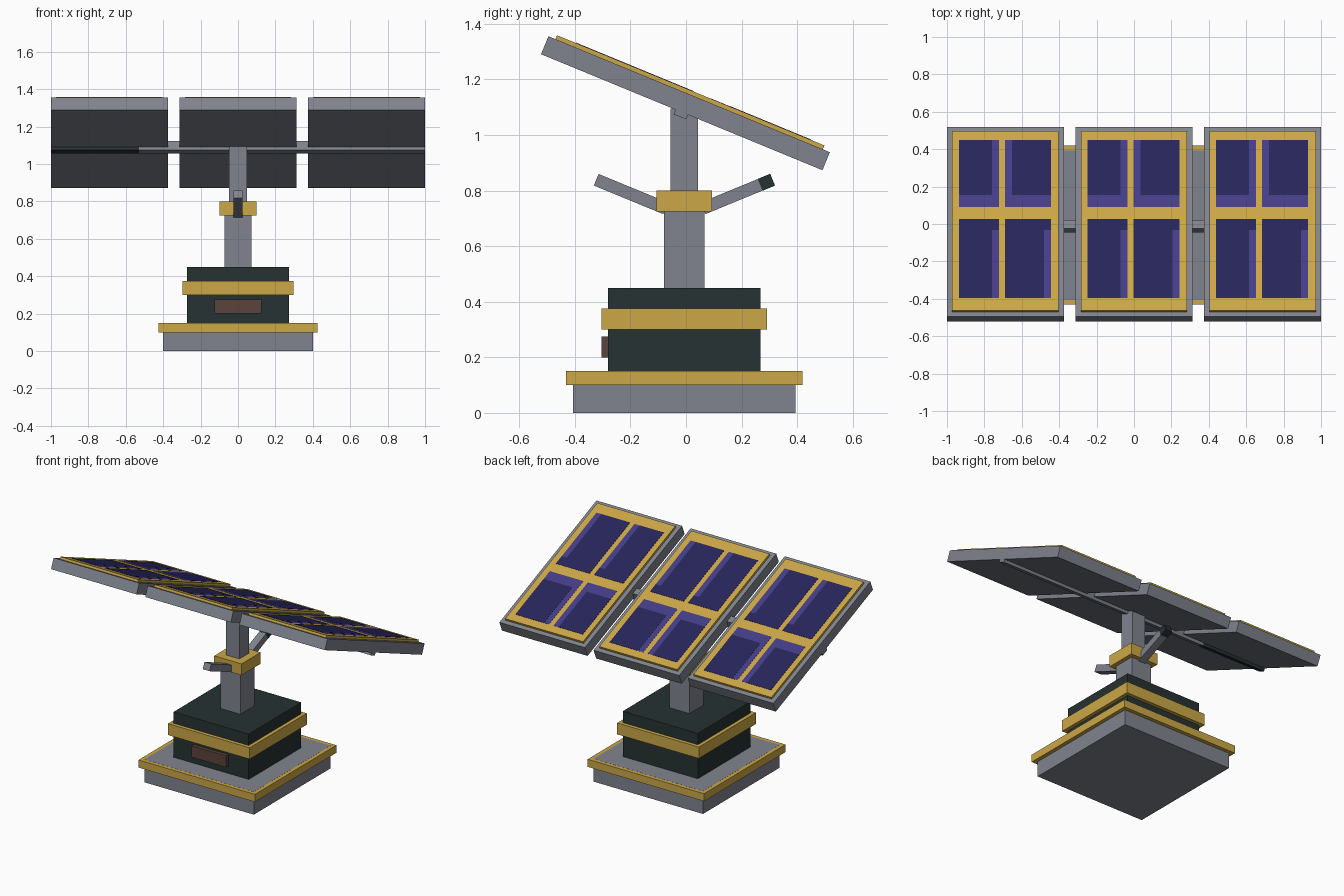
import bpy, math
from mathutils import Matrix, Vector

if "Cube" in bpy.data.objects:
    bpy.data.objects.remove(bpy.data.objects["Cube"])

TILT = math.radians(-22.4)
YC = -0.006  # shared centre of base and mast


def material(name, srgb):
    m = bpy.data.materials.new(name)
    lin = [((c / 255 + 0.055) / 1.055) ** 2.4 for c in srgb]
    m.diffuse_color = (*lin, 1)
    m.use_nodes = True
    m.node_tree.nodes["Principled BSDF"].inputs["Base Color"].default_value = m.diffuse_color
    return m


GREY = material("steel grey", (128, 132, 142))
GOLD = material("gold trim", (203, 167, 70))
GREEN = material("dark green", (38, 50, 50))
NAVY = material("navy cell", (39, 37, 90))
PURPLE = material("purple cell edge", (68, 61, 135))
BROWN = material("brown plate", (92, 68, 60))


def box(name, mat, x, y, z, frame=None):
    """Box from (min, max) ranges, optionally placed in a tilted frame."""
    bpy.ops.mesh.primitive_cube_add(size=1)
    ob = bpy.context.object
    ob.name = name
    size = [r[1] - r[0] for r in (x, y, z)]
    mid = Vector([(r[0] + r[1]) / 2 for r in (x, y, z)])
    local = Matrix.Translation(mid) @ Matrix.Diagonal((*size, 1))
    ob.data.transform((frame or Matrix.Identity(4)) @ local)
    ob.data.materials.append(mat)
    return ob


def tower(name, mat, half, z0, z1):
    return box(name, mat, (-half, half), (YC - half, YC + half), (z0, z1))


# Base and housing
tower("base_slab", GREY, 0.40, 0.0, 0.1505)
tower("base_trim", GOLD, 0.425, 0.10, 0.15)
tower("housing", GREEN, 0.274, 0.15, 0.45)
tower("housing_band", GOLD, 0.298, 0.30, 0.375)
box("front_plate", BROWN, (-0.125, 0.125), (-0.304, -0.27), (0.20, 0.275))

# Mast
tower("lower_mast", GREY, 0.073, 0.45, 0.74)
tower("mast_collar", GOLD, 0.10, 0.725, 0.80)
tower("upper_mast", GREY, 0.049, 0.78, 1.095)

# Struts rising to the front and the back, the back one with a dark tip
for name, side in (("front_strut", -1), ("back_strut", 1)):
    frame = (Matrix.Translation((0, YC + side * 0.076, 0.715))
             @ Matrix.Rotation(side * math.radians(22.4), 4, 'X'))
    span = sorted((0, side * 0.27))
    box(name, GREY, (-0.025, 0.025), span, (0, 0.045), frame)
    if side > 0:
        box("strut_tip", GREEN, (-0.0255, 0.0255), (0.222, 0.2705), (-0.0005, 0.0455), frame)

# Tilted frame: origin at the middle of the panels
panel_frame = Matrix.Translation((-0.0, -0.002, 1.114)) @ Matrix.Rotation(TILT, 4, 'X')

# Cross beam behind the panels
box("cross_beam", GREY, (-1, 1), (-0.024, 0.024), (-0.053, 0.0), panel_frame)
box("beam_sleeve", GREEN, (-0.999, -0.53), (-0.0245, 0.0245), (-0.0535, -0.03), panel_frame)

# Cell windows: left edge, right edge, lower edge, upper edge (from panel's left)
WINDOWS = [
    ((0.064, 0.278), (0.079, 0.468)), ((0.310, 0.556), (0.079, 0.468)),
    ((0.064, 0.278), (-0.447, 0.011)), ((0.310, 0.556), (-0.447, 0.011)),
]

for label, x0 in (("left", -1.0), ("middle", -0.3125), ("right", 0.375)):
    box(label + "_panel", GREY, (x0, x0 + 0.625), (-0.5475, 0.5475), (-0.035, 0.035), panel_frame)
    box(label + "_panel_face", GOLD, (x0 + 0.028, x0 + 0.597), (-0.52, 0.52),
        (0.03, 0.050), panel_frame)
    for i, ((a, b), (c, d)) in enumerate(WINDOWS):
        a, b = x0 + a, x0 + b
        tag = f"{label}_cell_{i + 1}"
        box(tag + "_edge", PURPLE, (a, b), (c, d), (0.045, 0.0508), panel_frame)
        # dark area of the cell leaves a lighter edge on some sides
        if i == 0:
            parts = [((a, b - 0.037), (c + 0.07, d))]
        elif i == 1:
            parts = [((a + 0.037, b), (c + 0.07, d))]
        else:
            parts = [((a, b - 0.037), (c, d)), ((b - 0.037, b), (d - 0.065, d))]
        for xr, yr in parts:
            box(tag + "_glass", NAVY, xr, yr, (0.045, 0.0516), panel_frame)
